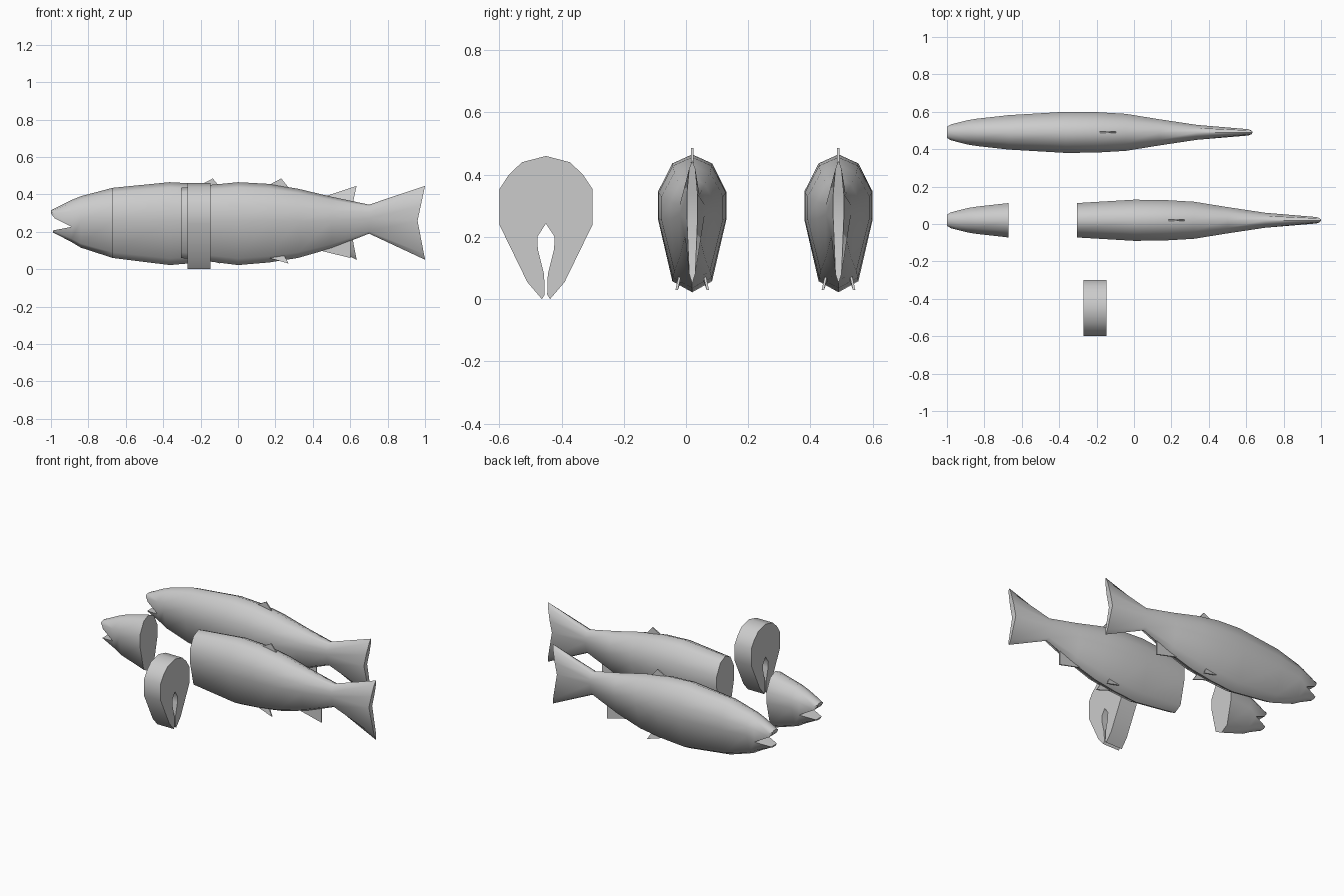
import bpy, bmesh

if "Cube" in bpy.data.objects:
    bpy.data.objects.remove(bpy.data.objects["Cube"])

flesh = bpy.data.materials.new("plain_grey")
flesh.diffuse_color = (0.6, 0.6, 0.6, 1)
flesh.use_nodes = True
flesh.node_tree.nodes["Principled BSDF"].inputs["Base Color"].default_value = flesh.diffuse_color

# Body stations: x, bottom, top, half width
HEAD = [(-0.89, 0.145, 0.37, 0.065), (-0.84, 0.115, 0.39, 0.073), (-0.67, 0.06, 0.435, 0.092)]
BODY = [(-0.67, 0.06, 0.435, 0.092), (-0.365, 0.022, 0.465, 0.11), (-0.2, 0.036, 0.456, 0.108),
        (-0.045, 0.06, 0.43, 0.099), (0.135, 0.112, 0.387, 0.07), (0.335, 0.19, 0.345, 0.04)]
# Right half of the ten-sided section: width fraction, height fraction
SECTION = [(0, 1), (0.58, 0.935), (1, 0.73), (1, 0.53), (0.58, 0.08), (0, 0)]


def ring(x, bottom, top, hw, section=SECTION):
    right = [(x, hw * w, bottom + (top - bottom) * h) for w, h in section]
    return right + [(x, -y, z) for _, y, z in right[-2:0:-1]]


def finish(name, bm, smooth=True):
    bmesh.ops.remove_doubles(bm, verts=bm.verts, dist=0.0001)
    bmesh.ops.recalc_face_normals(bm, faces=bm.faces)
    me = bpy.data.meshes.new(name)
    bm.to_mesh(me)
    bm.free()
    me.materials.append(flesh)
    if smooth:
        me.shade_smooth()
        me.set_sharp_from_angle(angle=0.9)
    ob = bpy.data.objects.new(name, me)
    bpy.context.collection.objects.link(ob)
    return ob


def cap(bm, r):
    # Close a left-right symmetric ring with strips across the middle
    n = len(r)
    for i in range(n // 2):
        strip = [r[i], r[i + 1], r[n - i - 1], r[-i]]
        bm.faces.new(list(dict.fromkeys(strip)))


def loft(bm, rings, start=True, end=True):
    rs = [[bm.verts.new(p) for p in r] for r in rings]
    n = len(rs[0])
    for a, b in zip(rs, rs[1:]):
        for i in range(n):
            j = (i + 1) % n
            bm.faces.new((a[i], a[j], b[j], b[i]))
    if start:
        cap(bm, rs[0])
    if end:
        cap(bm, rs[-1])


def add_head(bm, cut):
    mouth = SECTION[:3] + [(1, 0.36)] + SECTION[4:]
    rings = [ring(*HEAD[0], mouth)] + [ring(*s) for s in HEAD[1:]]
    loft(bm, rings, start=False, end=cut)
    # Upper and lower jaws continue from the two halves of the mouth ring
    upper = [(0, 1), (0.6, 0.9), (1, 0.5), (0.9, 0)]
    lower = [(1, 1), (0.6, 0.2), (0, 0)]

    def jaw_ring(x, bottom, top, hw, section):
        right = [(x, hw * w, bottom + (top - bottom) * h) for w, h in section]
        return right + [(x, -y, z) for _, y, z in reversed(right) if y]
    back = rings[0]
    top_half = back[:4] + back[7:]
    low_half = back[3:8]
    loft(bm, [top_half, jaw_ring(-0.98, 0.272, 0.325, 0.042, upper),
              jaw_ring(-1.0, 0.298, 0.314, 0.03, upper)], start=False)
    tip = jaw_ring(-0.99, 0.197, 0.207, 0.03, lower)
    loft_tip = [bm.verts.new(p) for p in tip]
    base = [bm.verts.new(p) for p in low_half]
    for i in range(5):
        j = (i + 1) % 5
        bm.faces.new((base[i], base[j], loft_tip[j], loft_tip[i]))
    bm.faces.new(loft_tip)


def add_body(bm, cut):
    # Tail fin ends in a shallow notch
    tail = [(0.592 + 0.215 * abs(z - 0.25), y, z) for _, y, z in ring(0, 0.05, 0.445, 0.017)]
    loft(bm, [ring(*s) for s in BODY] + [tail], start=cut)


def fin(name, pts, y0, y1, loc):
    # Thin triangular plate, leaning from y0 at the root to y1 at the tip
    bm = bmesh.new()
    a, b = [[bm.verts.new((x, (y1 if i == 1 else y0) + s, z)) for i, (x, z) in enumerate(pts)]
            for s in (-0.004, 0.004)]
    bm.faces.new(a)
    bm.faces.new(b)
    for i in range(3):
        j = (i + 1) % 3
        bm.faces.new((a[i], a[j], b[j], b[i]))
    finish(name, bm, False).location = loc


def add_fins(prefix, loc):
    fin(prefix + "_dorsal_fin", [(-0.21, 0.445), (-0.135, 0.485), (-0.09, 0.43)], 0, 0, loc)
    fin(prefix + "_anal_fin", [(0.07, 0.10), (0.235, 0.06), (0.235, 0.17)], 0, 0, loc)
    for side, s in (("left", -1), ("right", 1)):
        fin(prefix + "_pelvic_fin_" + side, [(-0.2, 0.06), (-0.095, 0.03), (-0.12, 0.075)],
            s * 0.04, s * 0.05, loc)


# Whole fish
bm = bmesh.new()
add_head(bm, False)
add_body(bm, False)
finish("whole_fish", bm).location = (0, 0.49, 0)
add_fins("whole_fish", (0, 0.49, 0))

# Cut fish: head piece and tail piece
bm = bmesh.new()
add_head(bm, True)
finish("cut_head", bm).location = (0, 0.02, 0)
bm = bmesh.new()
add_body(bm, True)
finish("cut_body", bm).location = (0.366, 0.02, 0)
add_fins("cut_body", (0.366, 0.02, 0))

# Steak slice with belly slit and cavity
half = [(0.077, 0.44), (0.119, 0.40), (0.15, 0.353), (0.15, 0.24), (0.06, 0.055), (0.013, 0),
        (0.004, 0.015), (0.006, 0.08), (0.026, 0.16), (0.028, 0.20)]
outline = [(0, 0.46)] + half + [(0, 0.243)] + [(-y, z) for y, z in reversed(half)]
bm = bmesh.new()
face = bm.faces.new([bm.verts.new((-0.27, y, z)) for y, z in outline])
ext = bmesh.ops.extrude_face_region(bm, geom=[face], use_keep_orig=True)
bmesh.ops.translate(bm, vec=(0.122, 0, 0),
                    verts=[v for v in ext["geom"] if isinstance(v, bmesh.types.BMVert)])
finish("steak", bm).location = (0, -0.45, 0)
